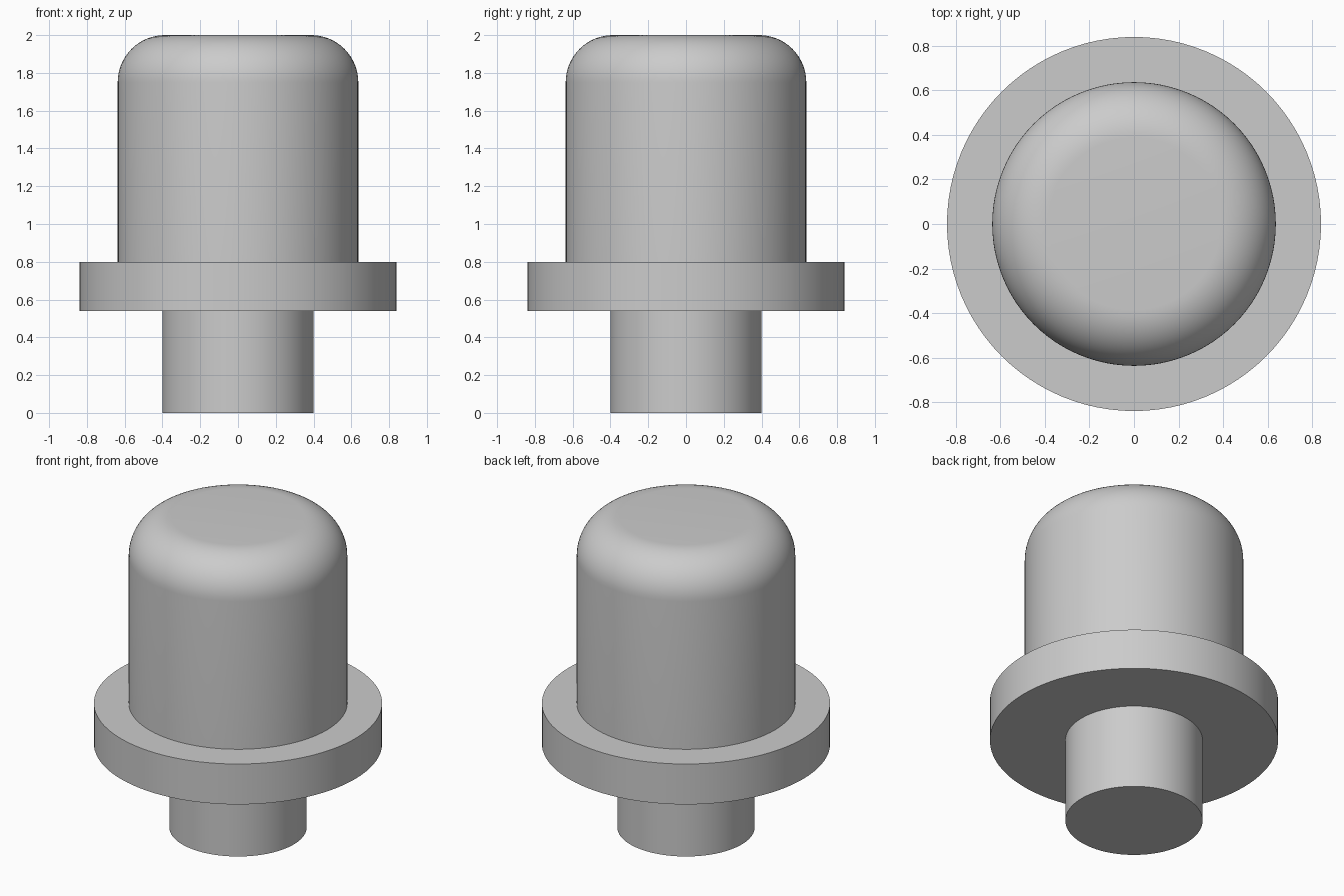
import bpy, bmesh, math

cube = bpy.data.objects.get("Cube")
if cube:
    bpy.data.objects.remove(cube, do_unlink=True)

SEGMENTS = 96

grey = bpy.data.materials.new("light_grey")
grey.use_nodes = True
colour = (0.6, 0.6, 0.6, 1)
grey.diffuse_color = colour
grey.node_tree.nodes["Principled BSDF"].inputs["Base Color"].default_value = colour


def cylinder(name, radius, bottom, top, fillet=0):
    """Closed upright cylinder, with an optional rounded top rim."""
    bm = bmesh.new()
    bmesh.ops.create_cone(bm, cap_ends=True, segments=SEGMENTS, radius1=radius,
                          radius2=radius, depth=top - bottom)
    bmesh.ops.translate(bm, verts=bm.verts, vec=(0, 0, (top + bottom) / 2))
    if fillet:
        rim = [e for e in bm.edges if all(v.co.z > top - 0.001 for v in e.verts)]
        bmesh.ops.bevel(bm, geom=rim, offset=fillet, offset_type='OFFSET',
                        segments=16, profile=0.5, affect='EDGES')
    mesh = bpy.data.meshes.new(name)
    bm.to_mesh(mesh)
    bm.free()
    mesh.materials.append(grey)
    obj = bpy.data.objects.new(name, mesh)
    bpy.context.collection.objects.link(obj)
    bpy.ops.object.select_all(action='DESELECT')
    obj.select_set(True)
    bpy.context.view_layer.objects.active = obj
    bpy.ops.object.shade_smooth_by_angle(angle=math.radians(30))
    return obj


# Narrow stem, wide flange and round-shouldered cap
cylinder("stem", 0.4, 0, 0.54)
cylinder("flange", 0.84, 0.54, 0.8)
cylinder("cap", 0.637, 0.8, 2, fillet=0.25)
